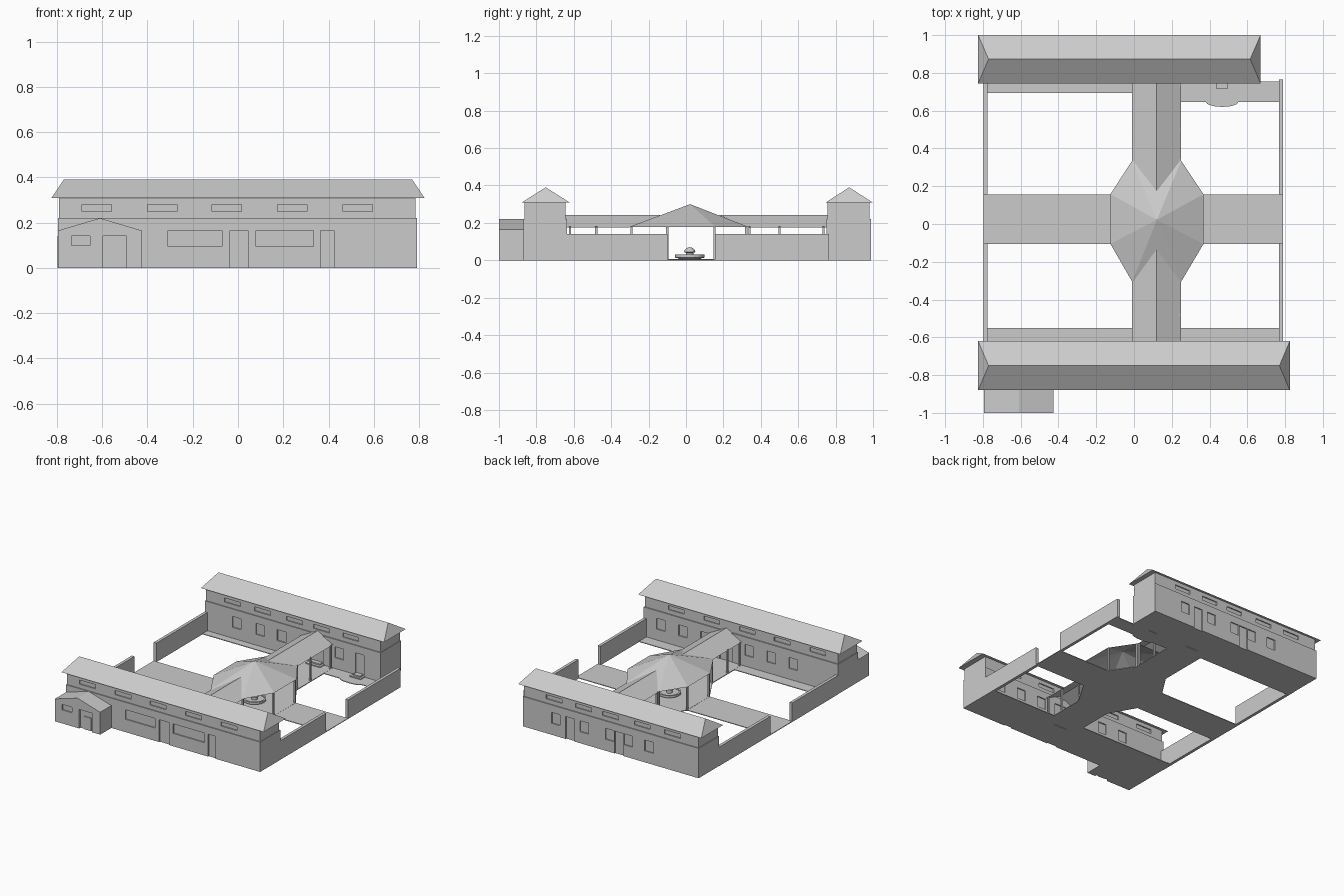
import bpy, bmesh, math

if "Cube" in bpy.data.objects:
    bpy.data.objects.remove(bpy.data.objects["Cube"])

grey = bpy.data.materials.new("plaster_grey")
grey.diffuse_color = (0.6, 0.6, 0.6, 1)
grey.use_nodes = True
grey.node_tree.nodes["Principled BSDF"].inputs["Base Color"].default_value = grey.diffuse_color


def mesh_object(name, verts, faces):
    me = bpy.data.meshes.new(name)
    me.from_pydata(verts, [], faces)
    bm = bmesh.new()
    bm.from_mesh(me)
    bmesh.ops.recalc_face_normals(bm, faces=bm.faces)
    bm.to_mesh(me)
    bm.free()
    me.materials.append(grey)
    ob = bpy.data.objects.new(name, me)
    bpy.context.collection.objects.link(ob)
    return ob


def prism(name, pts, z0, z1):
    """Flat outline (x, y) raised from z0 to z1."""
    n = len(pts)
    v = [(x, y, z0) for x, y in pts] + [(x, y, z1) for x, y in pts]
    f = [list(range(n))[::-1], list(range(n, 2 * n))]
    f += [[i, (i + 1) % n, n + (i + 1) % n, n + i] for i in range(n)]
    return mesh_object(name, v, f)


def boxes(name, items):
    """One object from boxes given as x0, x1, y0, y1, z0, z1."""
    v, f = [], []
    for x0, x1, y0, y1, z0, z1 in items:
        b = len(v)
        v += [(x, y, z) for z in (z0, z1) for x, y in ((x0, y0), (x1, y0), (x1, y1), (x0, y1))]
        f += [[b + i for i in q] for q in ((3, 2, 1, 0), (4, 5, 6, 7), (0, 1, 5, 4),
                                           (1, 2, 6, 5), (2, 3, 7, 6), (3, 0, 4, 7))]
    return mesh_object(name, v, f)


def cut(target, items):
    cutter = boxes(target.name + "_cutter", items)
    cutter.hide_render = True
    cutter.hide_viewport = True
    m = target.modifiers.new("openings", 'BOOLEAN')
    m.operation = 'DIFFERENCE'
    m.solver = 'EXACT'
    m.object = cutter


def hip_roof(name, x0, x1, y0, y1, z0, z1):
    ym = (y0 + y1) / 2
    mesh_object(name, [(x0, y0, z0), (x1, y0, z0), (x1, y1, z0), (x0, y1, z0),
                       (x0 + .055, ym, z1), (x1 - .055, ym, z1)],
                [(3, 2, 1, 0), (0, 1, 5, 4), (2, 3, 4, 5), (1, 2, 5), (3, 0, 4)])


def recess(x, y, w, z0, z1, d=.016):
    """Opening centred at x on the wall plane y."""
    return (x - w / 2, x + w / 2, y - d / 2, y + d / 2, z0, z1)


# --- front and back buildings: thicker lower storey, thin upper storey, hip roof
front_low = boxes("front_hall_lower", [(-.795, .79, -.87, -.635, 0, .22)])
front_up = boxes("front_hall_upper", [(-.79, .785, -.863, -.643, .22, .312)])
back_low = boxes("back_hall_lower", [(-.795, .64, .75, .988, 0, .22)])
back_up = boxes("back_hall_upper", [(-.79, .635, .757, .981, .22, .312)])
hip_roof("front_hall_roof", -.825, .825, -.88, -.62, .308, .39)
hip_roof("back_hall_roof", -.825, .67, .745, 1.0, .308, .39)

# --- window and door openings
cut(front_low,
    [recess(-.19, -.87, .24, .095, .165), recess(.207, -.87, .255, .095, .165),
     recess(.005, -.87, .08, -.01, .165), recess(.395, -.87, .06, -.01, .165),
     recess(.12, -.635, .1, -.01, .165)] +
    [recess(x, -.635, .07, .085, .165) for x in (.65, .47, .29, -.07, -.25, -.43)])
cut(back_low,
    [recess(x, .75, .07, .085, .165) for x in (-.535, -.345, -.17, .3)] +
    [recess(.12, .75, .1, -.01, .165), recess(.467, .75, .07, -.01, .165)] +
    [recess(x, .988, .07, .085, .165) for x in (.37, .14, -.07, -.22, -.39)] +
    [recess(x, .988, .07, -.01, .165) for x in (.255, -.145)])
cut(front_up, [recess(x, y, .13, .25, .28) for y in (-.863, -.643)
               for x in (-.625, -.335, -.05, .24, .53)])
cut(back_up, [recess(x, y, .13, .25, .28) for y in (.757, .981)
              for x in (-.575, -.33, -.07, .15, .39)])

# --- gabled entrance porch with door recess and window
px = [(-.795, 0), (-.425, 0), (-.425, .165), (-.61, .22), (-.795, .165)]
pv = [(x, y, z) for y in (-1, -.866) for x, z in px]
porch = mesh_object("entrance_porch", pv, [(0, 1, 2, 3, 4), (9, 8, 7, 6, 5)] +
                    [(i, (i + 1) % 5, 5 + (i + 1) % 5, 5 + i) for i in range(5)])
cut(porch, [recess(-.695, -1, .08, .1, .14), recess(-.545, -1, .105, -.01, .14, .03)])
boxes("porch_door", [(-.565, -.505, -.99, -.984, 0, .095)])

# --- courtyard side walls
boxes("courtyard_walls", [(-.797, -.775, .155, .752, 0, .14), (-.797, -.775, -.637, -.1, 0, .14),
                          (.768, .79, .155, .765, 0, .14), (.768, .79, -.637, -.1, 0, .14)])

# --- paving: cross paths, strips beside the halls, octagonal centre
octagon = [(-.01, -.305), (.25, -.305), (.368, -.105), (.368, .158),
           (.25, .335), (-.01, .335), (-.125, .158), (-.125, -.105)]
cx, cy = .121, .022
boxes("cross_path", [(-.797, .79, -.105, .155, 0, .005)])
boxes("long_path", [(-.01, .25, -.637, .752, 0, .0055)])
boxes("hall_strips", [(-.777, .77, -.637, -.55, 0, .005), (-.777, -.01, .693, .752, 0, .005)])
prism("centre_paving", [(cx + (x - cx) * .98, cy + (y - cy) * .98) for x, y in octagon], 0, .006)
bulge = [(.467 - .085 * math.cos(a), .645 - .025 * math.sin(a))
         for a in [math.pi * i / 8 for i in range(9)]]
prism("terrace", [(.25, .645)] + bulge + [(.77, .645), (.77, .755), (.25, .755)], 0, .005)
boxes("door_steps", [(.422, .51, .70, .752, 0, .012), (.438, .495, .715, .752, .012, .022),
                     (.06, .18, .70, .752, 0, .012), (.075, .165, .72, .752, .012, .022)])

# --- covered walkway roof in two runs, meeting the pavilion roof
for side, far, ridge, eave in (("front", -.65, -.135, -.305), ("back", .76, .175, .335)):
    mesh_object(side + "_walkway_roof",
                [(-.01, far, .175), (.12, far, .242), (.25, far, .175),
                 (-.01, eave, .175), (.12, ridge, .242), (.25, eave, .175)],
                [(0, 1, 4, 3), (1, 2, 5, 4)])

# --- pavilion roof, an open eight-sided pyramid
mesh_object("pavilion_roof", [(x, y, .178) for x, y in octagon] + [(cx, cy, .30)],
            [(i, (i + 1) % 8, 8) for i in range(8)])

# --- posts under the pavilion and walkway
r = .006
spots = [(cx + (x - cx) * .96, cy + (y - cy) * .96) for x, y in octagon]
spots += [(x, y) for x in (0, .24) for y in (-.62, -.48, .34, .5, .735)]
boxes("roof_posts", [(x - r, x + r, y - r, y + r, 0, .18) for x, y in spots])

# --- fountain: turned basin with a ball in the middle
profile = [(0, 0), (.06, 0), (.06, .01), (.078, .014), (.078, .03), (.066, .03), (.066, .02),
           (.02, .02), (.02, .04), (.03, .044), (.027, .056), (.017, .066), (0, .07)]
seg = 20
fv = [(cx + q * math.cos(2 * math.pi * k / seg), .02 + q * math.sin(2 * math.pi * k / seg), z)
      for q, z in profile for k in range(seg)]
ff = [(j * seg + k, j * seg + (k + 1) % seg, (j + 1) * seg + (k + 1) % seg, (j + 1) * seg + k)
      for j in range(len(profile) - 1) for k in range(seg)]
fountain = mesh_object("fountain", fv, ff)
bm = bmesh.new()
bm.from_mesh(fountain.data)
bmesh.ops.remove_doubles(bm, verts=bm.verts, dist=1e-5)
bmesh.ops.recalc_face_normals(bm, faces=bm.faces)
bm.to_mesh(fountain.data)
bm.free()
